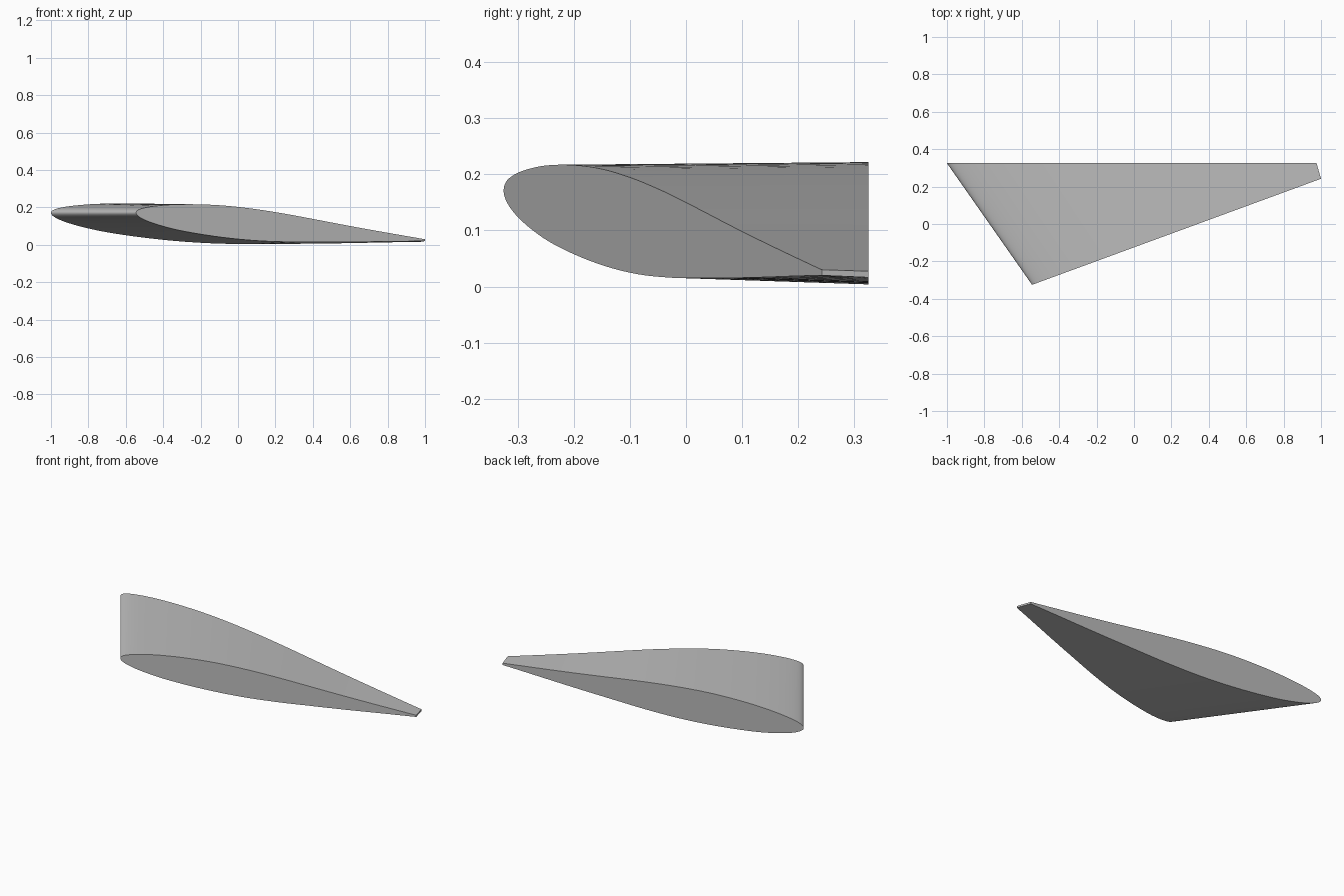
import bpy, bmesh, math

cube = bpy.data.objects.get("Cube")
if cube:
    bpy.data.objects.remove(cube, do_unlink=True)

# Half thickness above and below the chord line: (chord fraction, height)
UPPER = [(0, 0), (0.01, 0.019), (0.035, 0.034), (0.08, 0.0505), (0.13, 0.0635), (0.21, 0.0765),
         (0.304, 0.0835), (0.398, 0.0815), (0.494, 0.073), (0.588, 0.0605), (0.768, 0.034), (1, 0.005)]
LOWER = [(0, 0), (0.01, 0.019), (0.035, 0.036), (0.082, 0.0545), (0.145, 0.0705), (0.24, 0.083),
         (0.335, 0.0885), (0.43, 0.087), (0.525, 0.0785), (0.588, 0.07), (0.768, 0.043), (1, 0.005)]
STEPS = 48


def smooth_height(table, s):
    """Hermite curve through the table, running on the root of the chord fraction."""
    p = [(math.sqrt(f), t) for f, t in table]
    last = len(p) - 1

    def slope(i):
        a, b = p[max(i - 1, 0)], p[min(i + 1, last)]
        return (b[1] - a[1]) / (b[0] - a[0])

    i = max(k for k in range(last) if p[k][0] <= s + 1e-9)
    h = p[i + 1][0] - p[i][0]
    u = (s - p[i][0]) / h
    return ((2*u**3 - 3*u**2 + 1) * p[i][1] + (u**3 - 2*u**2 + u) * h * slope(i)
            + (3*u**2 - 2*u**3) * p[i + 1][1] + (u**3 - u**2) * h * slope(i + 1))


def section(bm, nose, tail, k_up, k_low):
    """Closed ring of vertices from the upper tail, round the nose, to the lower tail."""
    ring = []
    for j in range(-STEPS, STEPS + 1):
        s = abs(j) / STEPS
        f = s * s
        t = k_up * smooth_height(UPPER, s) if j < 0 else -k_low * smooth_height(LOWER, s)
        x, y, z = (a + (b - a) * f for a, b in zip(nose, tail))
        ring.append(bm.verts.new((x, y, z + t)))
    return ring


# Tapered fin lofted between a slanted front section and a straight back section
bm = bmesh.new()
front = section(bm, (-0.545, -0.325, 0.171), (1.0, 0.242, 0.025), 1, 1)
back = section(bm, (-1.0, 0.325, 0.171), (0.976, 0.325, 0.022), 1.07, 1.13)
count = len(front)
for i in range(count):
    n = (i + 1) % count
    bm.faces.new((front[i], front[n], back[n], back[i]))
bm.faces.new(front)
bm.faces.new(back[::-1])
bmesh.ops.recalc_face_normals(bm, faces=bm.faces)

mesh = bpy.data.meshes.new("fin")
bm.to_mesh(mesh)
bm.free()
fin = bpy.data.objects.new("fin", mesh)
bpy.context.collection.objects.link(fin)

# Plain grey
grey = bpy.data.materials.new("plain_grey")
grey.use_nodes = True
colour = (0.5, 0.5, 0.5, 1)
grey.diffuse_color = colour
grey.node_tree.nodes["Principled BSDF"].inputs["Base Color"].default_value = colour
mesh.materials.append(grey)

# Smooth skin with sharp section rims
bpy.ops.object.select_all(action="DESELECT")
fin.select_set(True)
bpy.context.view_layer.objects.active = fin
bpy.ops.object.shade_smooth_by_angle(angle=math.radians(30))
